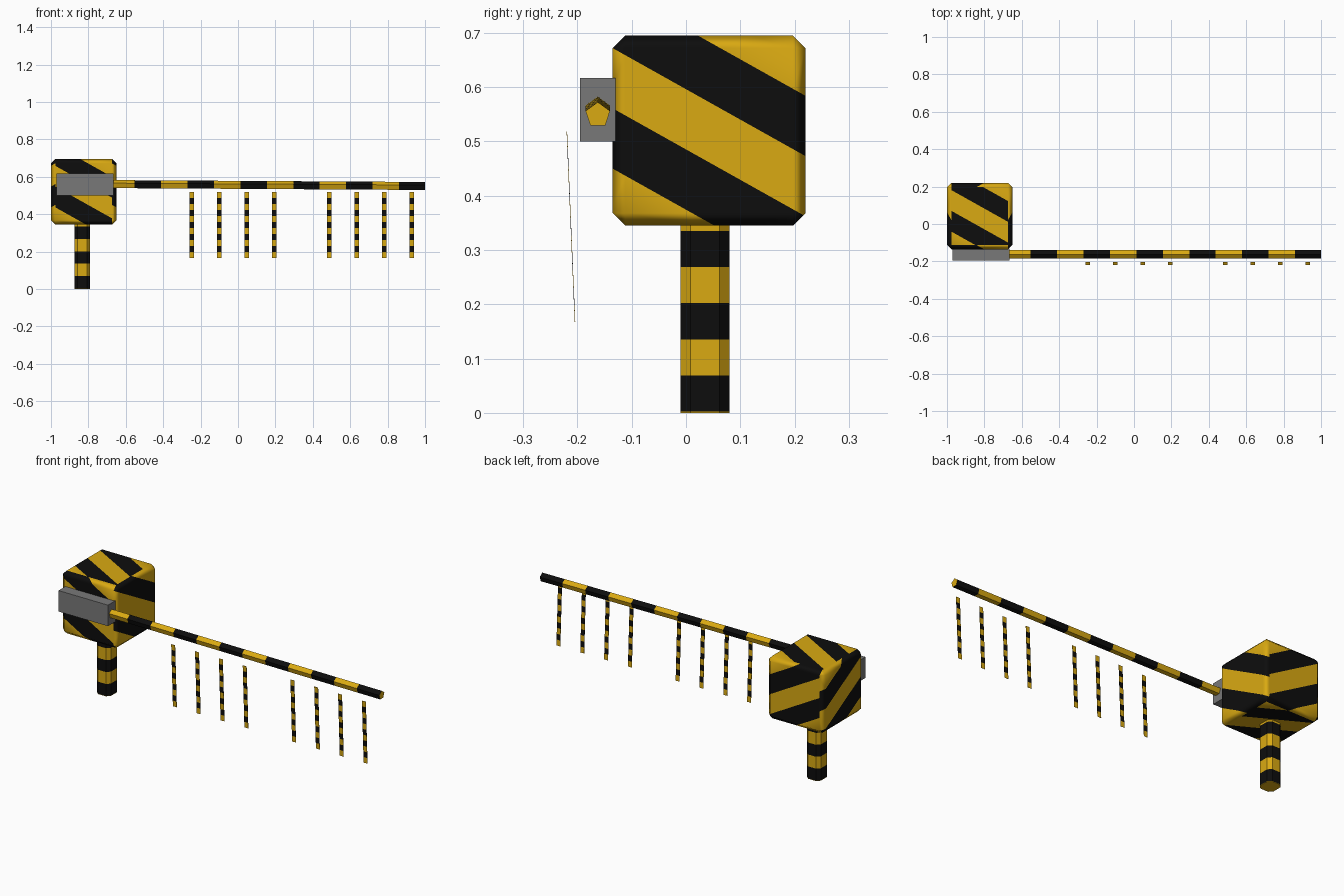
import bpy, bmesh, math
from mathutils import Vector

if "Cube" in bpy.data.objects:
    bpy.data.objects.remove(bpy.data.objects["Cube"])


def material(name, rgb):
    m = bpy.data.materials.new(name)
    m.diffuse_color = (*rgb, 1)
    m.use_nodes = True
    m.node_tree.nodes["Principled BSDF"].inputs["Base Color"].default_value = m.diffuse_color
    return m


YELLOW = material("warning_yellow", (0.70, 0.40, 0.006))
BLACK = material("stripe_black", (0.004, 0.004, 0.004))
GREY = material("bracket_grey", (0.19, 0.19, 0.19))


def finish(name, bm, mats):
    me = bpy.data.meshes.new(name)
    bm.to_mesh(me)
    bm.free()
    ob = bpy.data.objects.new(name, me)
    bpy.context.collection.objects.link(ob)
    for m in mats:
        me.materials.append(m)
    return ob


def box(lo, hi):
    bm = bmesh.new()
    bmesh.ops.create_cube(bm, size=1)
    for v in bm.verts:
        v.co = Vector([lo[i] + (v.co[i] + 0.5) * (hi[i] - lo[i]) for i in range(3)])
    return bm


def cut(bm, faces, direction, t):
    """Slice the given faces along the plane direction . p = t."""
    geom = set(faces)
    for f in faces:
        geom.update(f.edges)
        geom.update(f.verts)
    d = Vector(direction)
    bmesh.ops.bisect_plane(bm, geom=list(geom), dist=1e-6,
                           plane_co=d * (t / d.length_squared), plane_no=d.normalized())


def band(t, start, step):
    return math.floor((t - start) / step) % 2


def stripe_along(bm, axis, start, step, count):
    """Alternate yellow and black bands along one axis."""
    d = Vector([float(i == axis) for i in range(3)])
    for i in range(1, count):
        cut(bm, bm.faces[:], d, start + i * step)
    for f in bm.faces:
        f.material_index = band(f.calc_center_median()[axis], start, step)


# Motor housing: chamfered cube with slanted stripes projected onto each pair of sides
bm = box((-1, -0.135, 0.345), (-0.65, 0.22, 0.695))
bmesh.ops.bevel(bm, geom=bm.edges[:], offset=0.023, segments=1, affect='EDGES')
SLOPE, STEP, START = 0.56, 0.111, 0.339
# per facing axis: stripe direction and offset
RULES = {0: ((0, SLOPE, 1), SLOPE * 0.135),
         1: ((SLOPE, 0, 1), SLOPE),
         2: ((SLOPE, 1, 0), SLOPE + 0.4775)}


def facing(f):
    n = [abs(c) for c in f.normal]
    return max(range(3), key=lambda i: n[i] - i * 0.01)


bm.normal_update()
for axis, (d, off) in RULES.items():
    for k in range(-1, 6):
        bm.normal_update()
        cut(bm, [f for f in bm.faces if facing(f) == axis], d, START + k * STEP - off)
bm.normal_update()
for f in bm.faces:
    d, off = RULES[facing(f)]
    f.material_index = band(Vector(d).dot(f.calc_center_median()) + off, START, STEP)
    f.smooth = True
housing = finish("motor_housing", bm, [YELLOW, BLACK])
wn = housing.modifiers.new("flat_sides", 'WEIGHTED_NORMAL')
wn.weight = 100

# Post: square with chamfered upright corners, banded by height
bm = box((-0.875, -0.01, 0), (-0.79, 0.08, 0.35))
upright = [e for e in bm.edges if abs(e.verts[0].co.z - e.verts[1].co.z) > 0.1]
bmesh.ops.bevel(bm, geom=upright, offset=0.018, segments=1, affect='EDGES')
stripe_along(bm, 2, -0.064, 0.0665, 8)
finish("post", bm, [YELLOW, BLACK])

# Bracket holding the arm
finish("arm_bracket", box((-0.97, -0.195, 0.50), (-0.665, -0.13, 0.617)), [GREY])

# Barrier arm: slightly drooping five-sided bar
X0, X1 = -0.70, 1.0
bm = bmesh.new()
ring = [(0.0236 * math.sin(a), 0.0236 * math.cos(a))
        for a in (i * math.tau / 5 for i in range(5))]
ends = [[bm.verts.new((x, -0.1625 + y, zc + z)) for y, z in ring]
        for x, zc in ((X0, 0.5592), (X1, 0.549))]
for i in range(5):
    j = (i + 1) % 5
    bm.faces.new((ends[0][i], ends[0][j], ends[1][j], ends[1][i]))
bm.faces.new(ends[0])
bm.faces.new(ends[1])
bmesh.ops.recalc_face_normals(bm, faces=bm.faces[:])
stripe_along(bm, 0, -0.695, 0.1415, 13)
for f in bm.faces:
    if abs(f.normal.x) > 0.9:
        f.material_index = 0
finish("barrier_arm", bm, [YELLOW, BLACK])

# Hanging strips: two groups of four thin banded plates, leaning slightly
for n in (0, 1, 2, 3, 5, 6, 7, 8):
    x = -0.246 + 0.147 * n
    bm = box((x - 0.012, -0.0005, 0.167), (x + 0.012, 0.0005, 0.518))
    stripe_along(bm, 2, 0.167, 0.351 / 11, 11)
    for v in bm.verts:
        v.co.y += -0.2045 - 0.015 * (v.co.z - 0.167) / 0.351
    finish(f"hanging_strip_{n + 1}", bm, [YELLOW, BLACK])
